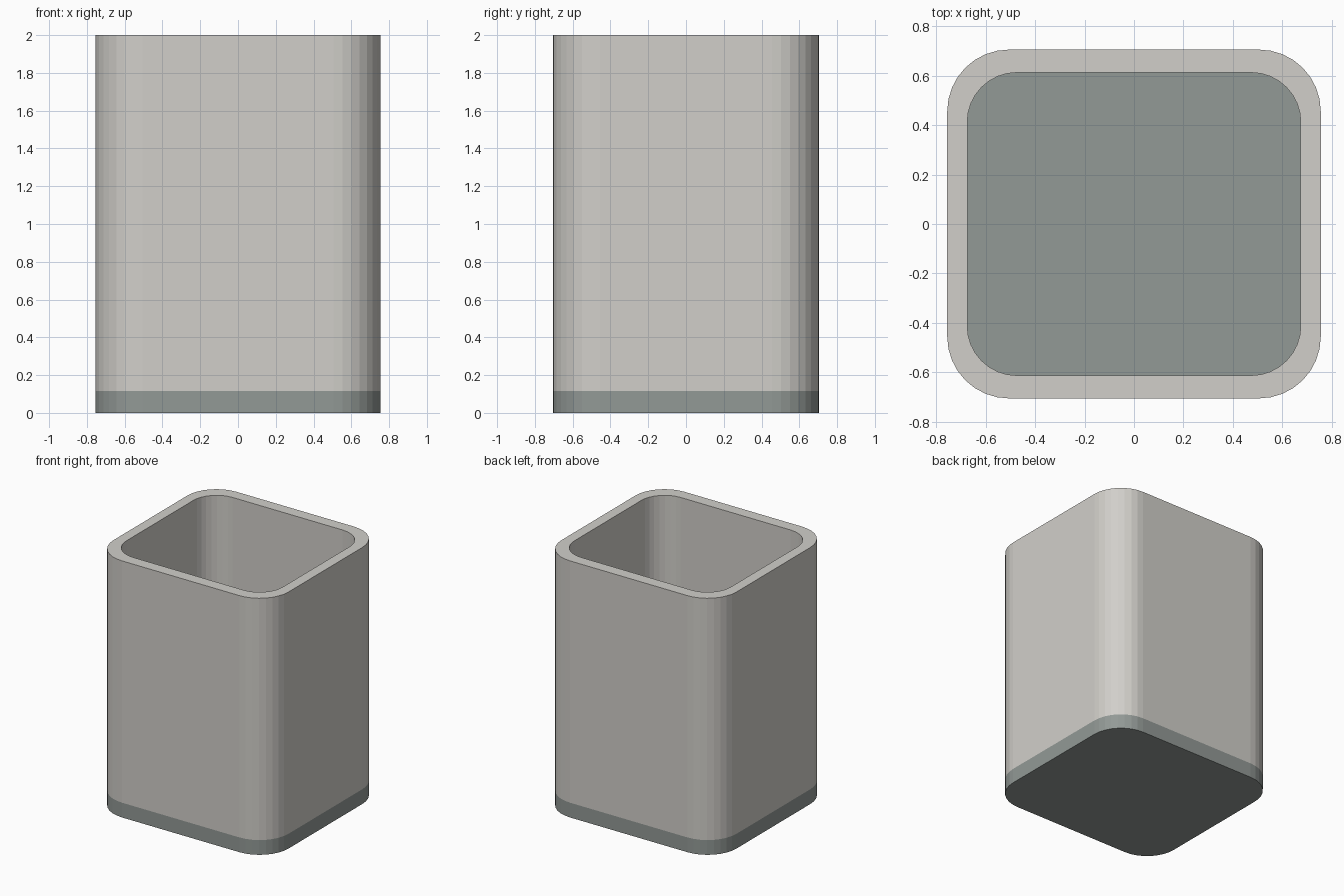
import bpy, bmesh, math

cube = bpy.data.objects.get("Cube")
if cube:
    bpy.data.objects.remove(cube, do_unlink=True)

HEIGHT, BASE_TOP = 2.0, 0.115
OUTER = (0.755, 0.705, 0.25)   # half width, half depth, corner radius
INNER = (0.674, 0.612, 0.20)
CORNER_STEPS = 8


def make_material(name, colour):
    mat = bpy.data.materials.new(name)
    mat.use_nodes = True
    mat.diffuse_color = colour
    mat.node_tree.nodes["Principled BSDF"].inputs["Base Color"].default_value = colour
    return mat


def rounded_rect(half_x, half_y, radius):
    """Counter-clockwise outline with rounded corners."""
    points = []
    for corner, (sx, sy) in enumerate([(1, 1), (-1, 1), (-1, -1), (1, -1)]):
        for step in range(CORNER_STEPS + 1):
            a = math.pi / 2 * (corner + step / CORNER_STEPS)
            points.append((sx * (half_x - radius) + radius * math.cos(a),
                           sy * (half_y - radius) + radius * math.sin(a)))
    return points


def add_ring(bm, outline, z):
    return [bm.verts.new((x, y, z)) for x, y in outline]


def bridge(bm, a, b):
    n = len(a)
    for i in range(n):
        j = (i + 1) % n
        bm.faces.new((a[i], a[j], b[j], b[i]))


def finish(bm, name, mat):
    bmesh.ops.recalc_face_normals(bm, faces=bm.faces)
    mesh = bpy.data.meshes.new(name)
    bm.to_mesh(mesh)
    bm.free()
    mesh.materials.append(mat)
    obj = bpy.data.objects.new(name, mesh)
    bpy.context.collection.objects.link(obj)
    return obj


wall_mat = make_material("warm_light_grey", (0.64, 0.625, 0.59, 1))
base_mat = make_material("green_grey", (0.29, 0.32, 0.305, 1))

# Base slab, which is also the floor of the cup
bm = bmesh.new()
low = add_ring(bm, rounded_rect(*OUTER), 0)
high = add_ring(bm, rounded_rect(*OUTER), BASE_TOP)
bridge(bm, low, high)
bm.faces.new(low)
bm.faces.new(high)
finish(bm, "base", base_mat)

# Hollow wall: outside, rim, inside and underside
bm = bmesh.new()
rings = [add_ring(bm, rounded_rect(*size), z) for size, z in (
    (OUTER, BASE_TOP), (OUTER, HEIGHT), (INNER, HEIGHT), (INNER, BASE_TOP))]
for i in range(4):
    bridge(bm, rings[i], rings[(i + 1) % 4])
finish(bm, "wall", wall_mat)
